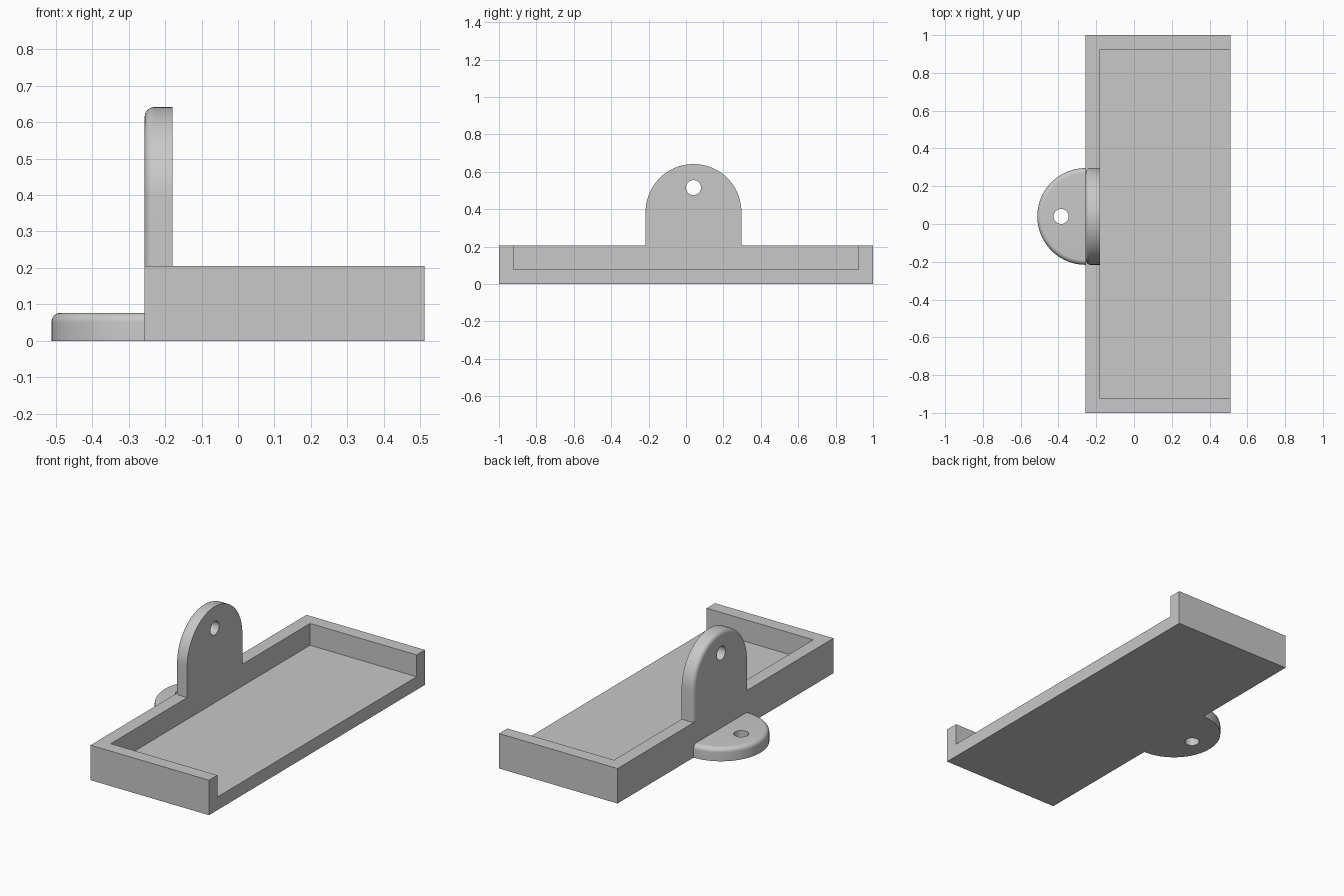
import bpy, bmesh
from math import sin, cos, pi, radians

cube = bpy.data.objects.get("Cube")
if cube:
    bpy.data.objects.remove(cube, do_unlink=True)

grey = bpy.data.materials.new("light grey")
grey.use_nodes = True
colour = (0.58, 0.58, 0.58, 1)
grey.diffuse_color = colour
grey.node_tree.nodes["Principled BSDF"].inputs["Base Color"].default_value = colour

BACK, FRONT = -0.256, 0.512     # tray extent in x
HEIGHT, WALL = 0.205, 0.077     # tray height, wall and floor thickness
TAB_Y, TAB_R = 0.04, 0.256      # tab centre and radius
FILLET, HOLE_R, HOLE_OUT = 0.026, 0.04, 0.13


def box(name, low, high):
    bpy.ops.mesh.primitive_cube_add(size=1, location=[(a + b) / 2 for a, b in zip(low, high)])
    obj = bpy.context.object
    obj.name = name
    obj.scale = [b - a for a, b in zip(low, high)]
    bpy.ops.object.transform_apply(location=False, rotation=False, scale=True)
    return obj


def cut(obj, cutter):
    mod = obj.modifiers.new("cut", 'BOOLEAN')
    mod.operation, mod.solver, mod.object = 'DIFFERENCE', 'EXACT', cutter
    bpy.context.view_layer.objects.active = obj
    bpy.ops.object.modifier_apply(modifier=mod.name)
    bpy.data.objects.remove(cutter, do_unlink=True)


def finish(obj):
    obj.data.materials.clear()
    obj.data.materials.append(grey)
    bpy.ops.object.select_all(action='DESELECT')
    obj.select_set(True)
    bpy.context.view_layer.objects.active = obj
    bpy.ops.object.shade_smooth_by_angle(angle=radians(30))


def loft(name, rings):
    """Closed solid through a stack of equal rings."""
    bm = bmesh.new()
    loops = [[bm.verts.new(p) for p in ring] for ring in rings]
    n = len(loops[0])
    for a, b in zip(loops, loops[1:]):
        for i in range(n):
            j = (i + 1) % n
            bm.faces.new((a[i], a[j], b[j], b[i]))
    bm.faces.new(loops[0])
    bm.faces.new(loops[-1])
    bmesh.ops.recalc_face_normals(bm, faces=bm.faces)
    mesh = bpy.data.meshes.new(name)
    bm.to_mesh(mesh)
    bm.free()
    obj = bpy.data.objects.new(name, mesh)
    bpy.context.collection.objects.link(obj)
    return obj


def tab(name, straight, place):
    """Round-ended lug with one filleted rim; place maps (side, out, depth) to space."""
    def outline(r, depth):
        pts = [(r * cos(pi * i / 48), straight + r * sin(pi * i / 48)) for i in range(49)]
        if straight:
            pts += [(-r, 0), (r, 0)]
        return [place(u, v, depth) for u, v in pts]

    rings = [outline(TAB_R, 0)]
    for i in range(9):
        a = pi / 2 * i / 8
        rings.append(outline(TAB_R - FILLET * (1 - cos(a)), WALL - FILLET * (1 - sin(a))))
    obj = loft(name, rings)

    def circle(depth):
        return [place(HOLE_R * cos(pi * i / 20), straight + HOLE_OUT + HOLE_R * sin(pi * i / 20), depth)
                for i in range(40)]

    cut(obj, loft("hole cutter", [circle(-0.1), circle(WALL + 0.1)]))
    finish(obj)


# Three-walled tray, open on the +x side
tray = box("tray", (BACK, -1, 0), (FRONT, 1, HEIGHT))
cut(tray, box("tray cutter", (BACK + WALL, WALL - 1, WALL), (FRONT + 0.2, 1 - WALL, HEIGHT + 0.2)))
finish(tray)

# Mounting tabs: one standing on the back wall, one flat at the base
tab("upright_tab", 0.18, lambda u, v, w: (BACK + WALL - w, TAB_Y + u, HEIGHT + v))
tab("base_tab", 0, lambda u, v, w: (BACK - v, TAB_Y + u, w))
